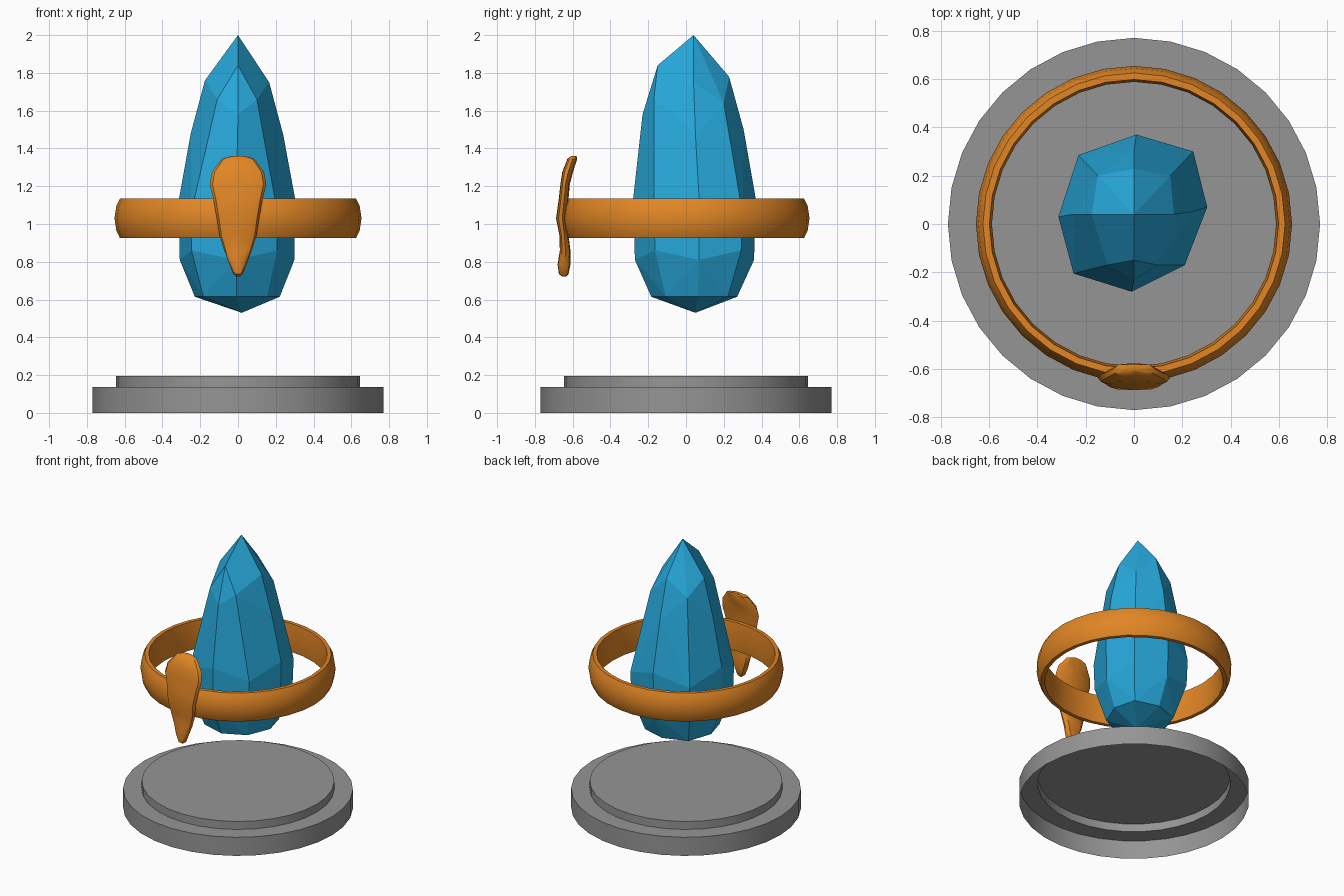
import bpy, bmesh, math
from mathutils import Vector

if "Cube" in bpy.data.objects:
    bpy.data.objects.remove(bpy.data.objects["Cube"])


def material(name, rgb):
    m = bpy.data.materials.new(name)
    m.diffuse_color = (*rgb, 1)
    m.use_nodes = True
    m.node_tree.nodes["Principled BSDF"].inputs["Base Color"].default_value = m.diffuse_color
    return m


BLUE = material("crystal blue", (0.02, 0.40, 0.72))
ORANGE = material("bronze orange", (0.76, 0.24, 0.018))
GREY = material("stone grey", (0.30, 0.30, 0.30))


def finish(bm, name, mat, smooth=None):
    bmesh.ops.recalc_face_normals(bm, faces=bm.faces)
    me = bpy.data.meshes.new(name)
    bm.to_mesh(me)
    bm.free()
    ob = bpy.data.objects.new(name, me)
    bpy.context.collection.objects.link(ob)
    me.materials.append(mat)
    if smooth:
        bpy.ops.object.select_all(action='DESELECT')
        ob.select_set(True)
        bpy.context.view_layer.objects.active = ob
        bpy.ops.object.shade_smooth_by_angle(angle=math.radians(smooth))
    return ob


def lathe(profile, n, closed):
    """Revolve (radius, z) points about z; returns bmesh and its rings."""
    bm = bmesh.new()
    rings = [[bm.verts.new((r * math.cos(2 * math.pi * i / n), r * math.sin(2 * math.pi * i / n), z))
              for i in range(n)] for r, z in profile]
    pairs = list(zip(rings, rings[1:]))
    if closed:
        pairs.append((rings[-1], rings[0]))
    for a, b in pairs:
        for i in range(n):
            j = (i + 1) % n
            bm.faces.new((a[i], a[j], b[j], b[i]))
    return bm, rings


# stepped base, open underneath
bm, rings = lathe([(0.77, 0), (0.77, 0.137), (0.645, 0.137), (0.645, 0.196)], 32, False)
bm.faces.new(rings[-1])
base = finish(bm, "stepped_base", GREY, 30)
if base.data.polygons[-1].normal.z < 0:
    base.data.flip_normals()

# floating ring with a rounded outside
bm, _ = lathe([(0.598, 0.925), (0.625, 0.925), (0.644, 0.965), (0.654, 1.03),
               (0.644, 1.095), (0.625, 1.135), (0.598, 1.135), (0.588, 1.03)], 32, True)
finish(bm, "floating_ring", ORANGE, 35)

# faceted crystal: hull of uneven rings
pts = [(0, 0.04, 2.0), (0.02, 0.05, 0.53),
       (0, -0.15, 1.84), (0.165, 0.04, 1.75), (0, 0.228, 1.78), (-0.175, 0.04, 1.76),
       (0.10, -0.17, 1.66), (-0.11, -0.17, 1.66), (0.15, 0.20, 1.64), (-0.15, 0.20, 1.66),
       (0.24, 0.05, 1.47), (-0.25, 0.04, 1.48), (0, 0.305, 1.50), (0, -0.23, 1.58)]
girdle = [(0.01, 0.37), (0.245, 0.30), (0.303, 0.07), (0.21, -0.17),
          (-0.01, -0.28), (-0.25, -0.205), (-0.313, 0.03), (-0.23, 0.285)]
for i, (x, y) in enumerate(girdle):
    pts.append((x, y, 1.13 if i % 2 == 0 else 1.05))
    pts.append((x * 0.985, 0.04 + (y - 0.04) * 0.97, 0.81 if i % 2 == 0 else 0.86))
    pts.append((x * 0.73, 0.04 + (y - 0.04) * 0.70, 0.615))
bm = bmesh.new()
for p in pts:
    bm.verts.new(p)
res = bmesh.ops.convex_hull(bm, input=bm.verts)
loose = [v for v in bm.verts if not v.link_faces]
bmesh.ops.delete(bm, geom=loose, context='VERTS')
bmesh.ops.dissolve_limit(bm, angle_limit=math.radians(3), verts=bm.verts, edges=bm.edges)
finish(bm, "crystal", BLUE)

# curved teardrop clasp: z, half width, front y, back y
stations = [(1.36, 0.035, -0.607, -0.580), (1.345, 0.085, -0.628, -0.576), (1.275, 0.138, -0.655, -0.598),
            (1.21, 0.150, -0.665, -0.615), (1.13, 0.130, -0.674, -0.622), (1.03, 0.112, -0.688, -0.628),
            (0.94, 0.098, -0.670, -0.622), (0.86, 0.073, -0.668, -0.612), (0.785, 0.045, -0.680, -0.612),
            (0.735, 0.024, -0.673, -0.622), (0.722, 0.008, -0.655, -0.635)]
section = [(-0.62, 0.05), (0, 0), (0.62, 0.05), (0.9, 0.22), (1, 0.55),
           (0.75, 0.9), (0, 1), (-0.75, 0.9), (-1, 0.55), (-0.9, 0.22)]
bm = bmesh.new()
loops = [[bm.verts.new((w * u, f + (b - f) * t, z)) for u, t in section] for z, w, f, b in stations]
n = len(section)
for a, b in zip(loops, loops[1:]):
    for i in range(n):
        bm.faces.new((a[i], a[(i + 1) % n], b[(i + 1) % n], b[i]))
bm.faces.new(loops[0])
bm.faces.new(loops[-1])
finish(bm, "teardrop_clasp", ORANGE, 35)
